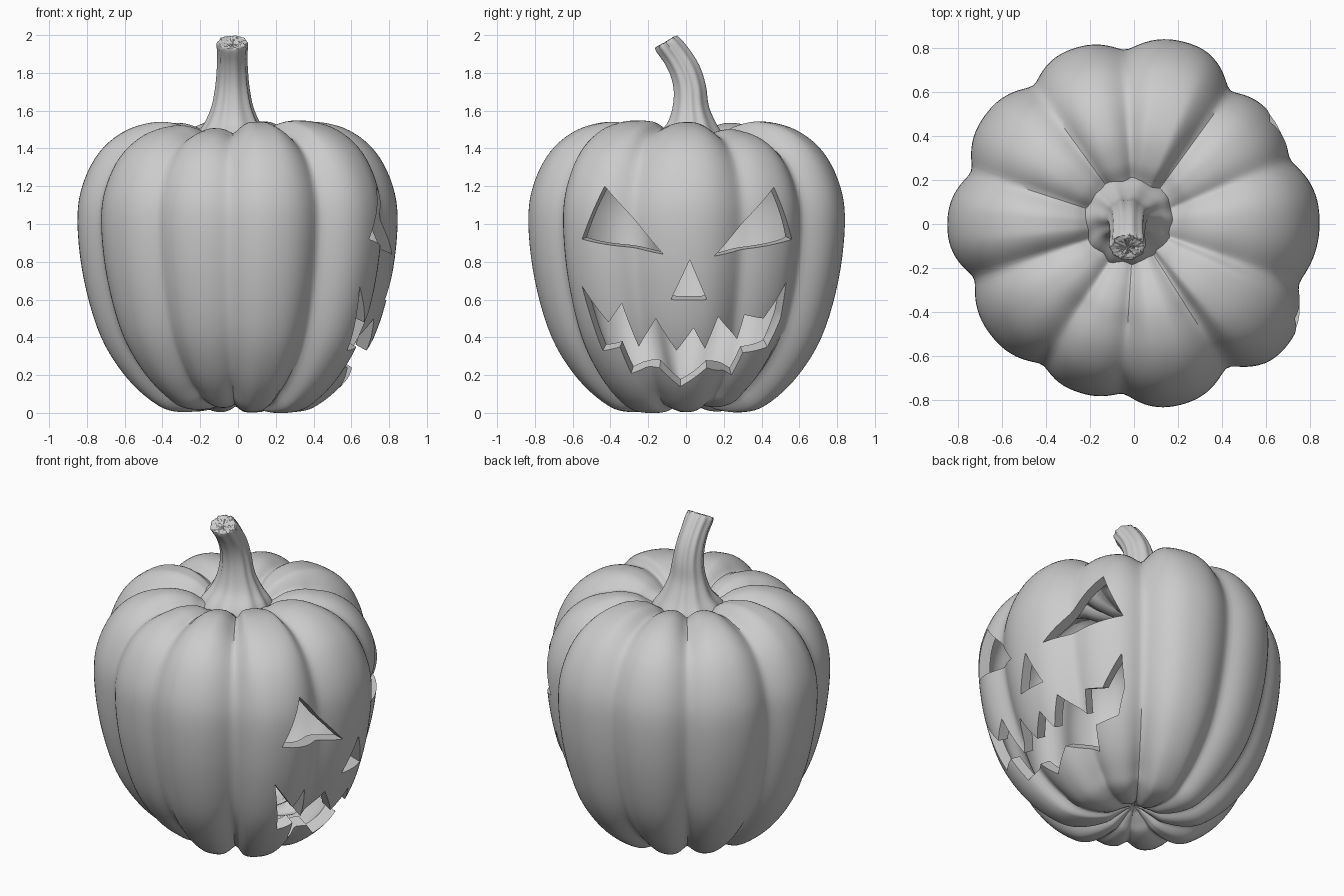
import bpy, bmesh, math, random
from mathutils import Vector

if "Cube" in bpy.data.objects:
    bpy.data.objects.remove(bpy.data.objects["Cube"])

random.seed(3)


def spline(pts, steps):
    """Catmull-Rom through tuples of any dimension."""
    out = []
    p = [pts[0]] + pts + [pts[-1]]
    for i in range(1, len(p) - 2):
        a, b, c, d = p[i - 1:i + 3]
        for s in range(steps):
            t = s / steps
            out.append(tuple(0.5 * (2 * q + (r - o) * t + (2 * o - 5 * q + 4 * r - u) * t * t
                                    + (3 * q - o - 3 * r + u) * t ** 3)
                             for o, q, r, u in zip(a, b, c, d)))
    out.append(pts[-1])
    return out


def loft(name, rings, start, end):
    """Skin closed rings (bottom to top) and fan both ends to a point."""
    bm = bmesh.new()
    vs = [[bm.verts.new(p) for p in ring] for ring in rings]
    n = len(vs[0])
    a, b = bm.verts.new(start), bm.verts.new(end)
    for i in range(n):
        j = (i + 1) % n
        bm.faces.new((a, vs[0][j], vs[0][i]))
        bm.faces.new((b, vs[-1][i], vs[-1][j]))
        for lo, hi in zip(vs, vs[1:]):
            bm.faces.new((lo[i], lo[j], hi[j], hi[i]))
    return finish(name, bm)


def finish(name, bm):
    bmesh.ops.recalc_face_normals(bm, faces=bm.faces[:])
    me = bpy.data.meshes.new(name)
    bm.to_mesh(me)
    bm.free()
    ob = bpy.data.objects.new(name, me)
    bpy.context.collection.objects.link(ob)
    return ob


def activate(ob):
    bpy.ops.object.select_all(action='DESELECT')
    ob.select_set(True)
    bpy.context.view_layer.objects.active = ob


# Uneven lobes: groove angle, groove radius, radius of the lobe that follows
LOBES = [(23, .77, .80), (54, .75, .86), (93, .795, .845), (126, .78, .84), (162, .78, .85),
         (199, .77, .825), (237, .765, .807), (266, .775, .85), (303, .78, .89), (340, .80, .845)]
RMAX = 0.845


def lobe_offset(deg):
    deg = (deg - LOBES[0][0]) % 360 + LOBES[0][0]
    for (a0, g0, lobe), (a1, g1, _) in zip(LOBES, LOBES[1:] + [(383, .77, 0)]):
        if a0 <= deg <= a1:
            s = (deg - a0) / (a1 - a0) * 2 - 1
            u = 1 - abs(s)
            f = max(0, (1 - math.sqrt(u * u + 0.0144)) / 0.88) ** 2.4
            return lobe - RMAX - (lobe - (g1 if s > 0 else g0)) * f
    return 0


# Body: ridge profile pressed in and out along the lobes
profile = [(0.04, 0.10), (0.10, 0.06), (0.17, 0.02), (0.30, 0.005), (0.42, 0.04), (0.58, 0.18),
           (0.72, 0.40), (0.81, 0.70), (0.845, 1.0), (0.82, 1.2), (0.73, 1.38),
           (0.59, 1.495), (0.42, 1.54), (0.28, 1.515), (0.19, 1.46), (0.10, 1.42)]
line = spline(profile, 5)
SEG = 200
offsets = [lobe_offset(360 * i / SEG) for i in range(SEG)]
rings = []
for k, (r, z) in enumerate(line):
    a, b = line[max(k - 1, 0)], line[min(k + 1, len(line) - 1)]
    tr, tz = b[0] - a[0], b[1] - a[1]
    m = math.hypot(tr, tz)
    ring = []
    for i, off in enumerate(offsets):
        th = 2 * math.pi * i / SEG
        off *= min(1, r / 0.45)
        rr = r + off * tz / m
        dz = -off * tr / m
        if off > 0:
            dz *= 0.2
        ring.append((rr * math.cos(th), rr * math.sin(th), z + dz))
    rings.append(ring)
body = loft("pumpkin_body", rings, (0, 0, 0.11), (0, 0, 1.42))
bpy.context.view_layer.update()


# Face openings, cut toward a point behind the face
def cutter(name, outline):
    apex = Vector((-0.8, 0, 1.15))
    hits = [body.ray_cast((2, y, z), (-1, 0, 0))[1] for y, z in outline]
    bm = bmesh.new()
    loops = [[bm.verts.new(apex + (h - apex) * k) for h in hits] for k in (0.82, 1.2)]
    n = len(outline)
    caps = [bm.faces.new(loops[0]), bm.faces.new(loops[1][::-1])]
    for i in range(n):
        j = (i + 1) % n
        bm.faces.new((loops[0][j], loops[0][i], loops[1][i], loops[1][j]))
    bmesh.ops.triangulate(bm, faces=caps)
    ob = finish(name, bm)
    ob.hide_render = True
    return ob


openings = {
    "left_eye": [(-.43, 1.2), (-.55, .92), (-.12, .84)],
    "right_eye": [(.465, 1.195), (.56, .92), (.15, .83)],
    "nose": [(.02, .81), (-.08, .60), (.11, .60)],
    "mouth": [(-.55, .67), (-.41, .48), (-.34, .58), (-.25, .35), (-.16, .50), (-.05, .33),
              (.04, .45), (.10, .34), (.17, .51), (.27, .39), (.31, .52), (.41, .50), (.53, .69),
              (.50, .50), (.43, .35), (.30, .32), (.24, .20), (.11, .24), (-.03, .14),
              (-.14, .24), (-.29, .21), (-.35, .35), (-.44, .33)],
}
cutters = [cutter(name + "_cutter", outline) for name, outline in openings.items()]
solid = body.modifiers.new("wall", 'SOLIDIFY')
solid.thickness = 0.065
solid.offset = -1
for c in cutters:
    mod = body.modifiers.new(c.name, 'BOOLEAN')
    mod.operation = 'DIFFERENCE'
    mod.solver = 'EXACT'
    mod.object = c
activate(body)
for mod in list(body.modifiers):
    bpy.ops.object.modifier_apply(modifier=mod.name)
for c in cutters:
    bpy.data.objects.remove(c)

# Fluted, leaning stem: centre y, z, half widths in x and y, tilt in degrees
path = [(.02, 1.40, .22, .22, 0), (.02, 1.46, .195, .185, 0), (.03, 1.53, .145, .13, 0),
        (.025, 1.62, .107, .095, 2), (.02, 1.72, .088, .085, 10), (-.005, 1.81, .08, .08, 24),
        (-.05, 1.89, .077, .074, 34), (-.10, 1.955, .08, .07, 30), (-.105, 1.965, .065, .055, 30),
        (-.105, 1.96, .035, .03, 30)]
rings = []
stem_line = spline(path, 4)
for k, (cy, cz, rx, ry, tilt) in enumerate(stem_line):
    ring = []
    tl = math.radians(tilt)
    for i in range(60):
        th = 2 * math.pi * i / 60
        f = 1 + 0.04 * math.cos(10 * th + 0.8 * math.sin(3 * th))
        dy = ry * f * math.sin(th)
        jag = random.uniform(-.004, .004) if cz > 1.95 else 0
        ring.append((-.03 + rx * f * math.cos(th), cy + dy * math.cos(tl),
                     cz + dy * math.sin(tl) + jag))
    rings.append(ring)
stem = loft("stem", rings, (-.03, .02, 1.40), (-.03, -.105, 1.955))

for ob in (body, stem):
    activate(ob)
    bpy.ops.object.shade_smooth_by_angle(angle=math.radians(40))
